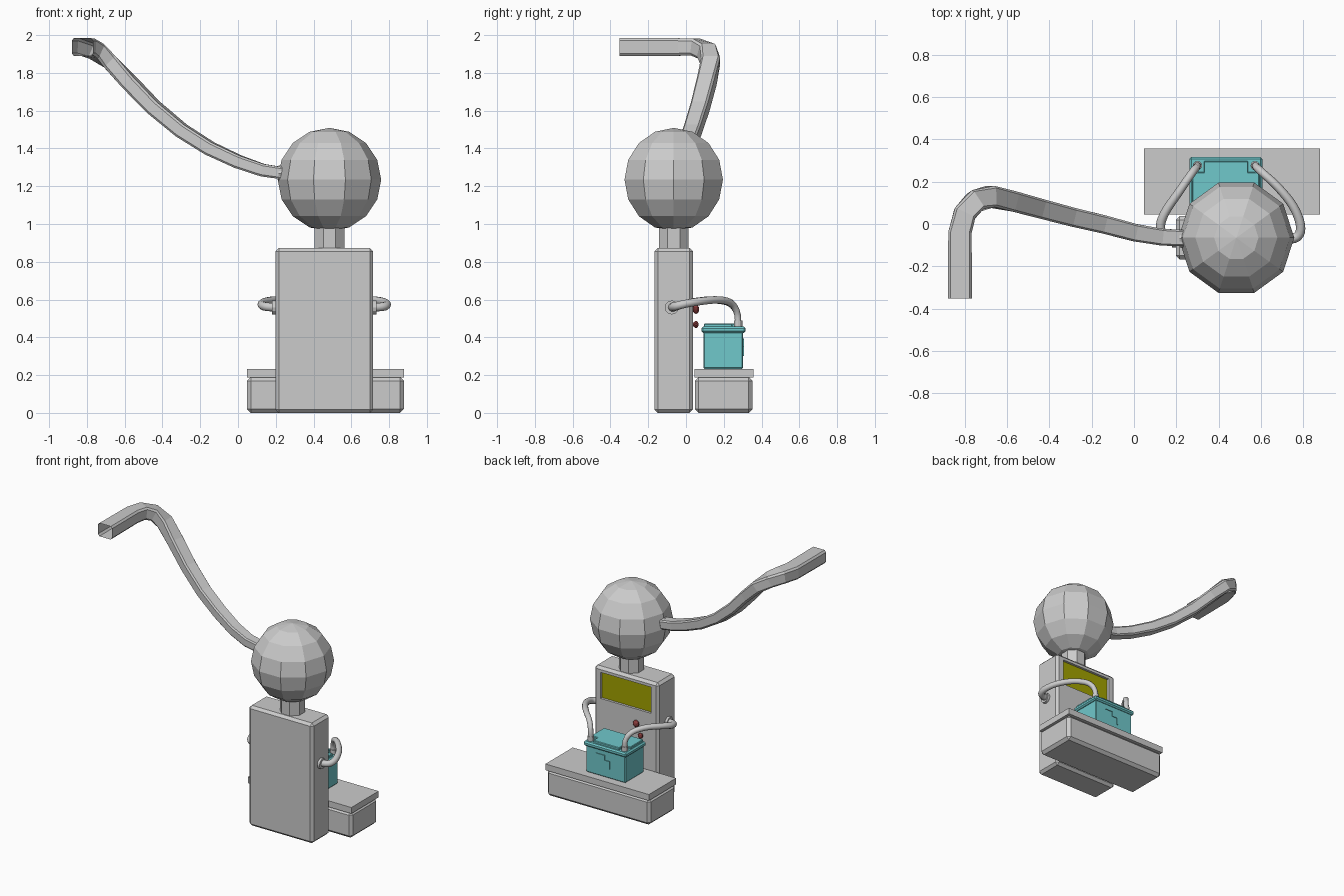
import bpy, bmesh, math
from mathutils import Vector

if "Cube" in bpy.data.objects:
    bpy.data.objects.remove(bpy.data.objects["Cube"])


def material(name, color):
    m = bpy.data.materials.new(name)
    m.diffuse_color = (*color, 1)
    m.use_nodes = True
    m.node_tree.nodes["Principled BSDF"].inputs["Base Color"].default_value = m.diffuse_color
    return m


TEAL = material("teal", (0.16, 0.58, 0.60))
YELLOW = material("yellow", (0.36, 0.36, 0.0))
RED = material("red", (0.28, 0.05, 0.05))


def finish(bm, name, mat=None):
    bmesh.ops.recalc_face_normals(bm, faces=bm.faces)
    me = bpy.data.meshes.new(name)
    bm.to_mesh(me)
    bm.free()
    ob = bpy.data.objects.new(name, me)
    bpy.context.collection.objects.link(ob)
    if mat:
        me.materials.append(mat)
    return ob


def box(name, lo, hi, mat=None, bevel=0, segments=1):
    bm = bmesh.new()
    bmesh.ops.create_cube(bm, size=1)
    lo, hi = Vector(lo), Vector(hi)
    for v in bm.verts:
        v.co = Vector((hi[i] + lo[i]) / 2 + v.co[i] * (hi[i] - lo[i]) for i in range(3))
    ob = finish(bm, name, mat)
    if bevel:
        mod = ob.modifiers.new("bevel", 'BEVEL')
        mod.width, mod.segments = bevel, segments
    return ob


def cylinder(name, loc, r, depth, sides, rot=(0, 0, 0), mat=None):
    bpy.ops.mesh.primitive_cylinder_add(vertices=sides, radius=r, depth=depth, location=loc, rotation=rot)
    ob = bpy.context.object
    ob.name = name
    if mat:
        ob.data.materials.append(mat)
    return ob


def sweep(name, path, radii, profile, cap=False):
    """Sweep a 2D profile along a path, keeping its top side up."""
    bm, rings = bmesh.new(), []
    pts = [Vector(p) for p in path]
    side = None
    for i, p in enumerate(pts):
        t = (pts[min(i + 1, len(pts) - 1)] - pts[max(i - 1, 0)]).normalized()
        if side is None:
            side = t.cross(Vector((0, 0, 1)) if abs(t.z) < 0.9 else Vector((0, 1, 0)))
        elif abs(t.z) < 0.9:
            side = t.cross(Vector((0, 0, 1)))
        side = (side - t * side.dot(t)).normalized()
        up = side.cross(t)
        r = radii[0] + (radii[1] - radii[0]) * i / (len(pts) - 1)
        rings.append([bm.verts.new(p + side * a * r + up * b * r) for a, b in profile])
    n = len(profile)
    for a, b in zip(rings, rings[1:]):
        for j in range(n):
            bm.faces.new((a[j], a[(j + 1) % n], b[(j + 1) % n], b[j]))
    if cap:
        bm.faces.new(rings[0])
        bm.faces.new(rings[-1])
    return finish(bm, name)


def smooth_path(pts, steps=4):
    """Catmull-Rom points through a few control points."""
    p = [Vector(q) for q in pts]
    p = [p[0] * 2 - p[1]] + p + [p[-1] * 2 - p[-2]]
    out = []
    for a, b, c, d in zip(p, p[1:], p[2:], p[3:]):
        for k in range(steps):
            t = k / steps
            out.append(0.5 * (2 * b + (c - a) * t + (2 * a - 5 * b + 4 * c - d) * t * t
                              + (3 * b - a - 3 * c + d) * t ** 3))
    return out + [p[-2]]


# Cabinet with a recessed screen on the back
cabinet = box("cabinet", (0.198, -0.167, 0), (0.716, 0.037, 0.873), bevel=0.018)
cutter = box("screen_cutter", (0.255, 0.017, 0.645), (0.66, 0.1, 0.835))
cutter.hide_render = True
cutter.display_type = 'WIRE'
cut = cabinet.modifiers.new("screen_recess", 'BOOLEAN')
cut.operation, cut.object, cut.solver = 'DIFFERENCE', cutter, 'EXACT'
box("screen", (0.256, 0.01, 0.646), (0.659, 0.021, 0.834), YELLOW)

# Red buttons under the screen
for name, x, z, r in (("upper_button", 0.365, 0.548, 0.024), ("lower_button", 0.33, 0.468, 0.019)):
    cylinder(name + "_stem", (x, 0.045, z), r * 0.6, 0.03, 10, (math.pi / 2, 0, 0), RED)
    bpy.ops.mesh.primitive_uv_sphere_add(segments=10, ring_count=6, radius=r, location=(x, 0.053, z))
    knob = bpy.context.object
    knob.name = name
    knob.scale.y = 0.7
    knob.data.materials.append(RED)

# Neck and faceted globe
cylinder("neck", (0.484, -0.065, 0.92), 0.085, 0.16, 8, (0, 0, math.pi / 8))
bpy.ops.mesh.primitive_uv_sphere_add(segments=10, ring_count=8, radius=0.274,
                                     location=(0.484, -0.065, 1.235), rotation=(0, 0, math.pi / 2))
bpy.context.object.name = "globe"

# Long open-ended horn arm
arm = [(0.26, -0.068, 1.265), (0.13, -0.062, 1.285), (0, -0.04, 1.33), (-0.15, 0, 1.40),
       (-0.3, 0.035, 1.495), (-0.45, 0.075, 1.62), (-0.58, 0.11, 1.755), (-0.68, 0.13, 1.86),
       (-0.75, 0.108, 1.915), (-0.80, 0.05, 1.937), (-0.823, -0.04, 1.937), (-0.823, -0.352, 1.937)]
sweep("horn_arm", arm, (0.038, 0.057),
      [(1, -0.6), (1, 0.6), (0.8, 0.84), (-0.8, 0.84), (-1, 0.6), (-1, -0.6), (-0.8, -0.84), (0.8, -0.84)])
cylinder("arm_collar", (0.228, -0.068, 1.268), 0.042, 0.025, 8, (0, math.pi / 2, 0))

# Step behind the cabinet
box("step_base", (0.048, 0.047, 0), (0.878, 0.352, 0.19), bevel=0.02)
box("step_top", (0.048, 0.045, 0.188), (0.88, 0.358, 0.233))

# Battery
box("battery_case", (0.275, 0.092, 0.233), (0.593, 0.303, 0.43), TEAL, 0.006)
box("battery_lid", (0.262, 0.082, 0.424), (0.607, 0.316, 0.457), TEAL, 0.009)
box("battery_cover", (0.33, 0.095, 0.45), (0.54, 0.297, 0.473), TEAL, 0.004)
box("battery_cover_front", (0.275, 0.095, 0.45), (0.593, 0.245, 0.473), TEAL, 0.004)
for i, (x0, z0, x1, z1) in enumerate(((0.44, 0.385, 0.51, 0.393), (0.40, 0.35, 0.448, 0.358),
                                      (0.44, 0.35, 0.448, 0.393), (0.40, 0.30, 0.408, 0.358))):
    box(f"case_rib_{i}", (x0, 0.30, z0), (x1, 0.308, z1), TEAL)

# Terminals, cables and their sockets on the cabinet sides
circle = [(math.cos(k * math.pi / 5), math.sin(k * math.pi / 5)) for k in range(10)]
left = [(0.30, 0.276, 0.47), (0.297, 0.27, 0.53), (0.27, 0.235, 0.58), (0.215, 0.155, 0.598),
        (0.15, 0.06, 0.59), (0.125, -0.01, 0.575), (0.145, -0.06, 0.563), (0.21, -0.075, 0.558)]
right = [(0.573, 0.276, 0.47), (0.578, 0.27, 0.53), (0.61, 0.24, 0.58), (0.68, 0.175, 0.598),
         (0.752, 0.085, 0.592), (0.787, -0.005, 0.577), (0.772, -0.06, 0.563), (0.70, -0.075, 0.558)]
for name, path, wall in (("left", left, 0.195), ("right", right, 0.719)):
    cable = sweep(name + "_cable", smooth_path(path), (0.017, 0.024), circle, True)
    bpy.context.view_layer.objects.active = cable
    bpy.ops.object.select_all(action='DESELECT')
    cable.select_set(True)
    bpy.ops.object.shade_smooth_by_angle(angle=math.radians(40))
    cylinder(name + "_terminal", (path[0][0], path[0][1], 0.47), 0.022, 0.036, 12)
    cylinder(name + "_socket", (wall, -0.075, 0.558), 0.037, 0.03, 12, (0, math.pi / 2, 0))
